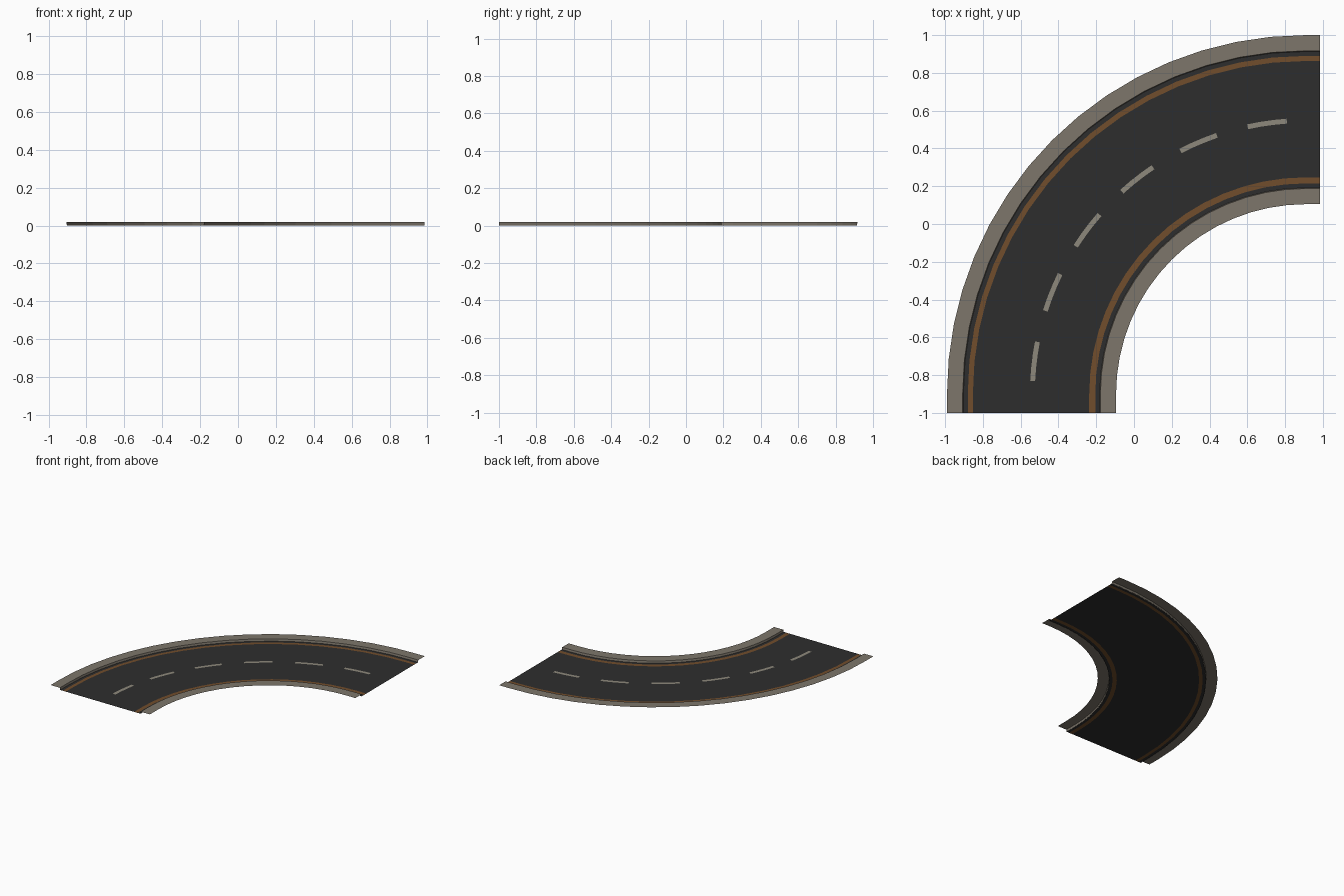
import bpy, bmesh, math

if "Cube" in bpy.data.objects:
    bpy.data.objects.remove(bpy.data.objects["Cube"])

CX, CY = 0.91, -0.90      # centre of the bend
END_X, END_Y = 0.985, -1.0  # short straight run-outs at both ends
STEPS = 16
KERB_Z, ROAD_Z = 0.019, 0.002


def material(name, rgb):
    m = bpy.data.materials.new(name)
    m.diffuse_color = (*rgb, 1)
    m.use_nodes = True
    m.node_tree.nodes["Principled BSDF"].inputs["Base Color"].default_value = m.diffuse_color
    return m


asphalt = material("asphalt", (0.027, 0.027, 0.027))
stone = material("kerb_stone", (0.205, 0.180, 0.145))
orange = material("orange_line", (0.165, 0.075, 0.025))
dash_paint = material("dash_paint", (0.27, 0.25, 0.20))


def point(bm, r, a, z):
    """Point on the bend, angle measured from +y towards -x."""
    return bm.verts.new((CX - r * math.sin(a), CY + r * math.cos(a), z))


def finish(name, bm, mats):
    me = bpy.data.meshes.new(name)
    bm.to_mesh(me)
    bm.free()
    for m in mats:
        me.materials.append(m)
    ob = bpy.data.objects.new(name, me)
    bpy.context.collection.objects.link(ob)
    return ob


def sweep(name, profile, mats, indices):
    """Sweep (radius, z) points along run-out, bend and run-out."""
    bm = bmesh.new()
    rows = [[bm.verts.new((END_X, CY + r, z)) for r, z in profile]]
    for i in range(STEPS + 1):
        a = math.pi / 2 * i / STEPS
        rows.append([point(bm, r, a, z) for r, z in profile])
    rows.append([bm.verts.new((CX - r, END_Y, z)) for r, z in profile])
    for p, q in zip(rows, rows[1:]):
        for j in range(len(profile) - 1):
            f = bm.faces.new((p[j], p[j + 1], q[j + 1], q[j]))
            f.material_index = indices[j]
    return finish(name, bm, mats)


# Road surface with the orange edge lines cut into it
sweep("road_surface",
      [(r, ROAD_Z) for r in (1.09, 1.115, 1.147, 1.763, 1.79, 1.815)],
      [asphalt, orange], [0, 1, 0, 1, 0])

# Kerbs: flat top and a short face down to the road
sweep("inner_kerb", [(1.005, KERB_Z), (1.088, KERB_Z), (1.092, 0)], [stone], [0, 0])
sweep("outer_kerb", [(1.813, 0), (1.817, KERB_Z), (1.90, KERB_Z)], [stone], [0, 0])

# Dashed centre line: thin curved plates
bm = bmesh.new()
for k in range(6):
    prev = None
    for s in range(4):
        a = math.radians(4 + 15 * k + 8.3 * s / 3)
        cur = (point(bm, 1.435, a, ROAD_Z + 0.001), point(bm, 1.461, a, ROAD_Z + 0.001))
        if prev:
            bm.faces.new((prev[0], prev[1], cur[1], cur[0]))
        prev = cur
finish("centre_dashes", bm, [dash_paint])
